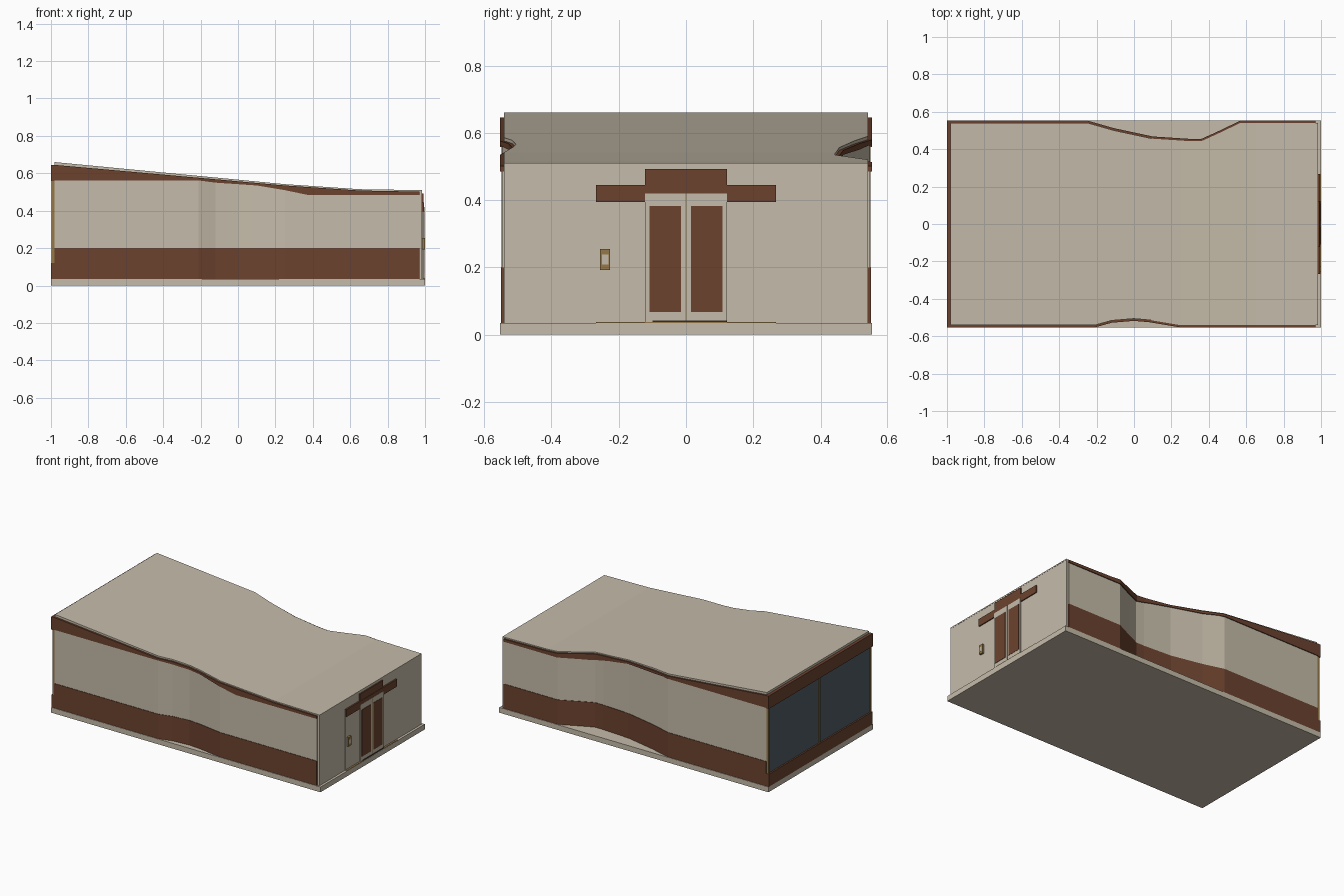
import bpy
import bmesh

if "Cube" in bpy.data.objects:
    bpy.data.objects.remove(bpy.data.objects["Cube"], do_unlink=True)


def material(name, rgb):
    m = bpy.data.materials.new(name)
    m.use_nodes = True
    m.diffuse_color = (*rgb, 1)
    m.node_tree.nodes["Principled BSDF"].inputs["Base Color"].default_value = (*rgb, 1)
    return m


CREAM = material("cream plaster", (0.56, 0.50, 0.40))
BROWN = material("brown cladding", (0.15, 0.055, 0.028))
GLASS = material("slate glass", (0.085, 0.11, 0.13))
TAN = material("bronze trim", (0.30, 0.19, 0.065))
DARK = material("dark threshold", (0.03, 0.025, 0.02))


def finish(name, bm, mat):
    bmesh.ops.recalc_face_normals(bm, faces=bm.faces[:])
    mesh = bpy.data.meshes.new(name)
    bm.to_mesh(mesh)
    bm.free()
    mesh.materials.append(mat)
    bpy.context.collection.objects.link(bpy.data.objects.new(name, mesh))


def box(name, xs, ys, zs, mat):
    bm = bmesh.new()
    bmesh.ops.create_cube(bm, size=1)
    for v in bm.verts:
        v.co = [r[0] if c < 0 else r[1] for c, r in zip(v.co, (xs, ys, zs))]
    finish(name, bm, mat)


def curve(points):
    """Piecewise linear function through the points."""
    def f(x):
        if x <= points[0][0]:
            return points[0][1]
        for (a, fa), (b, fb) in zip(points, points[1:]):
            if x <= b:
                return fa + (fb - fa) * (x - a) / (b - a)
        return points[-1][1]
    f.points = points
    return f


def flat(z):
    return curve([(0, z)])


# How far each long wall dips inwards along the building
front_dip = curve([(-0.21, 0), (-0.12, 0.025), (0, 0.035), (0.08, 0.028), (0.25, 0)])
back_dip = curve([(-0.25, 0), (-0.11, 0.04), (0.1, 0.085), (0.3, 0.098),
                  (0.36, 0.098), (0.44, 0.062), (0.57, 0)])

# Heights along the building
roof_top = curve([(-0.98, 0.66), (0.25, 0.542), (0.65, 0.515), (0.97, 0.51)])
roof_under = curve([(-0.98, 0.645), (0.25, 0.535), (0.65, 0.508), (0.97, 0.502)])
band_under = curve([(-0.21, 0.562), (-0.12, 0.55), (0.1, 0.535), (0.25, 0.51), (0.37, 0.485)])


def loft(name, x0, x1, half, low, high, mat):
    """Solid between two heights whose long sides follow the dips."""
    cuts = {x0, x1}
    for f in (front_dip, back_dip, low, high):
        cuts |= {x for x, _ in f.points if x0 < x < x1}
    bm = bmesh.new()
    rings = []
    for x in sorted(cuts):
        f, b = front_dip(x) - half, half - back_dip(x)
        corners = ((f, low(x)), (b, low(x)), (b, high(x)), (f, high(x)))
        rings.append([bm.verts.new((x, y, z)) for y, z in corners])
    for p, q in zip(rings, rings[1:]):
        for i in range(4):
            j = (i + 1) % 4
            bm.faces.new((p[i], p[j], q[j], q[i]))
    bm.faces.new(rings[0])
    bm.faces.new(rings[-1])
    finish(name, bm, mat)


# Base and main body
box("base_slab", (-1, 1), (-0.553, 0.553), (0, 0.035), CREAM)
loft("lower_wall", -0.98, 0.97, 0.55, flat(0.035), flat(0.2), BROWN)
loft("middle_wall", -0.98, 0.97, 0.547, flat(0.2), band_under, CREAM)
loft("upper_band", -0.98, 0.97, 0.553, band_under, roof_under, BROWN)
loft("roof", -0.98, 0.985, 0.541, roof_under, roof_top, CREAM)

# Glazed end
box("window_sill", (-1, -0.98), (-0.55, 0.55), (0.035, 0.12), BROWN)
box("window_header", (-1, -0.98), (-0.553, 0.553), (0.558, 0.645), BROWN)
box("window_glass", (-0.99, -0.98), (-0.54, 0.54), (0.12, 0.558), GLASS)
for label, y in (("front", -0.542), ("middle", 0), ("back", 0.542)):
    box(label + "_mullion", (-0.996, -0.98), (y - 0.006, y + 0.006), (0.12, 0.558), TAN)

# Entrance end
box("entrance_wall", (0.97, 0.984), (-0.541, 0.541), (0.035, 0.502), CREAM)
box("entrance_panel", (0.984, 0.987), (-0.268, 0.268), (0.035, 0.395), CREAM)
box("entrance_step", (0.984, 0.999), (-0.268, 0.268), (0.035, 0.038), TAN)
box("door_lintel", (0.984, 0.994), (-0.268, 0.268), (0.395, 0.445), BROWN)
box("lintel_crown", (0.975, 0.992), (-0.122, 0.122), (0.445, 0.492), BROWN)
box("door_frame", (0.984, 0.995), (-0.122, 0.122), (0.038, 0.42), CREAM)
box("door_threshold", (0.984, 0.998), (-0.1, 0.122), (0.038, 0.042), DARK)
box("door_seam", (0.995, 0.996), (-0.002, 0.002), (0.042, 0.42), TAN)
for label, side in (("right", -1), ("left", 1)):
    ys = sorted((side * 0.015, side * 0.109))
    box(label + "_door_pane", (0.994, 0.997), ys, (0.068, 0.383), BROWN)

# Entry keypad
box("keypad", (0.987, 1), (-0.255, -0.226), (0.192, 0.254), TAN)
box("keypad_face", (0.999, 1.0005), (-0.25, -0.231), (0.208, 0.238), CREAM)
